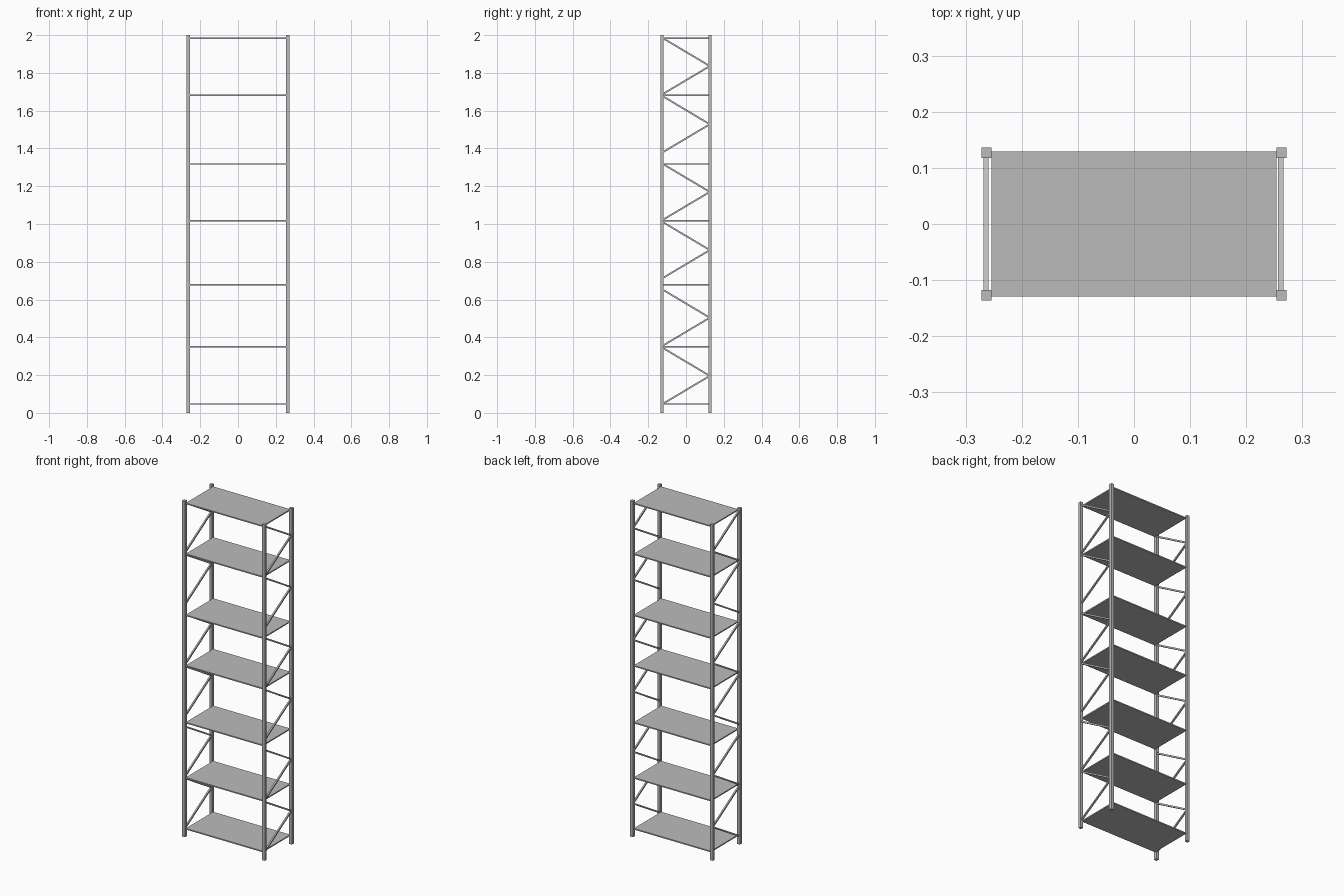
import bpy
from mathutils import Vector

cube = bpy.data.objects.get("Cube")
if cube:
    bpy.data.objects.remove(cube, do_unlink=True)

# Single grey metal finish
GREY = (0.5, 0.5, 0.5, 1)
metal = bpy.data.materials.new("grey_metal")
metal.use_nodes = True
metal.diffuse_color = GREY
metal.node_tree.nodes["Principled BSDF"].inputs["Base Color"].default_value = GREY


def box(name, centre, size, rot_x=0.0):
    """Box of a given size, optionally tilted about the x axis."""
    bpy.ops.mesh.primitive_cube_add(size=1, location=centre, rotation=(rot_x, 0, 0))
    ob = bpy.context.object
    ob.name = name
    ob.scale = size
    ob.data.materials.append(metal)
    return ob


def bar(name, x, start, end, width):
    """Square bar between two (y, z) points in a side frame."""
    a, b = Vector((x, *start)), Vector((x, *end))
    d = b - a
    ob = box(name, (a + b) / 2, (width, width, d.length))
    ob.rotation_euler = d.to_track_quat('Z', 'Y').to_euler()
    # Keep the square section aligned with the side frame
    ob.rotation_euler = (Vector((0, 0, 1)).rotation_difference(d)).to_euler()
    return ob


POST_X, POST_Y, POST_W = 0.263, 0.127, 0.018
BRACE_W, REACH = 0.009, 0.121

# Corner posts
for sx, side in ((-1, "right"), (1, "left")):
    for sy, end in ((-1, "front"), (1, "back")):
        box(f"{end}_{side}_post", (sx * POST_X, sy * POST_Y, 1), (POST_W, POST_W, 2))

# Shelves
for i, z in enumerate((0.047, 0.35, 0.679, 1.017, 1.318, 1.682, 1.984)):
    box(f"shelf_{i + 1}", (0, 0, z), (0.508, 0.258, 0.007))

# Zigzag side braces, each pair meeting at a back post
for x, side in ((-0.2635, "right"), (0.2615, "left")):
    for i, z in enumerate((0.196, 0.504, 0.862, 1.17, 1.528, 1.836)):
        for s, level in ((-1, "lower"), (1, "upper")):
            bar(f"{level}_brace_{side}_{i + 1}", x,
                (-REACH, z + s * 0.147), (REACH, z + s * 0.003), BRACE_W)
